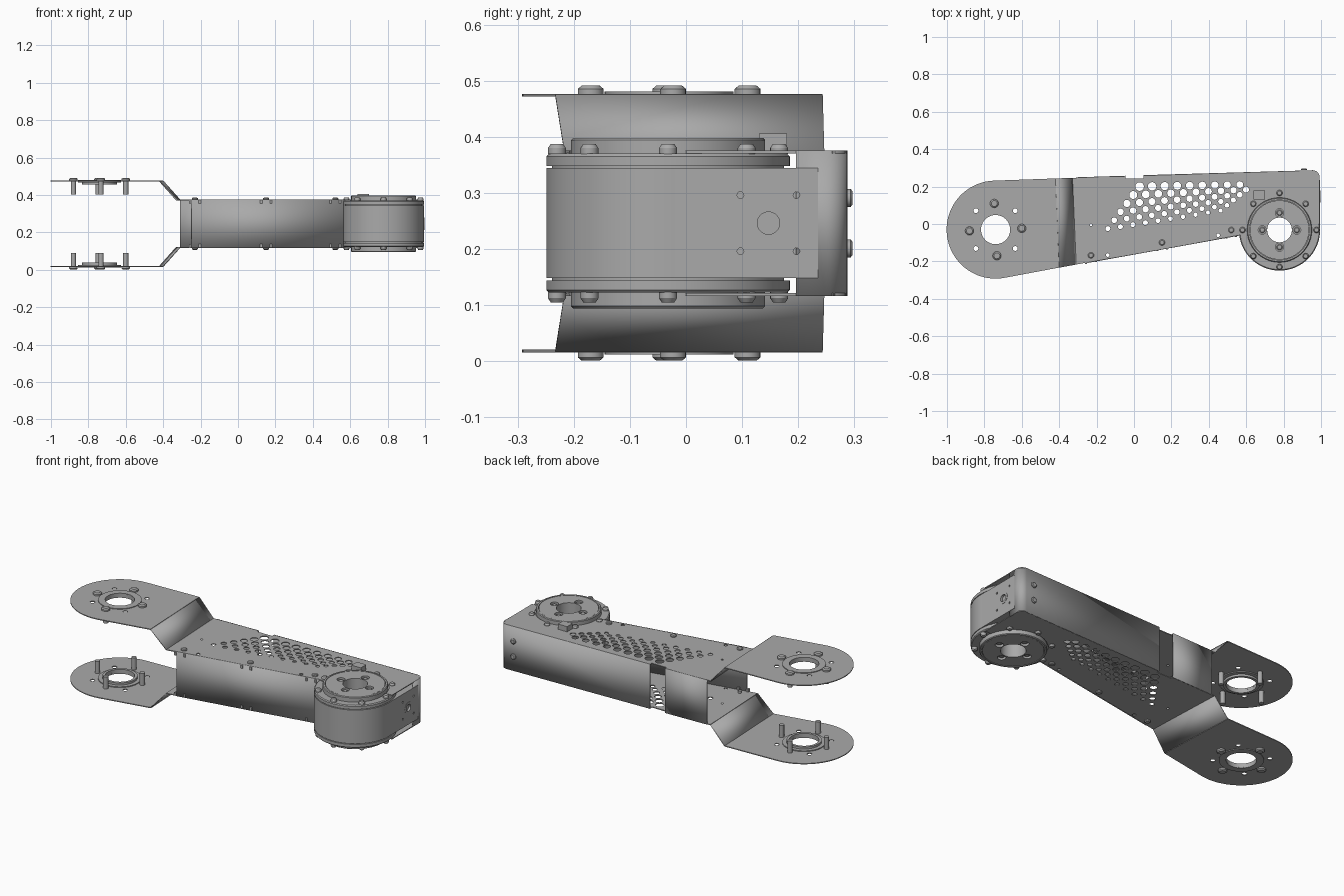
import bpy, bmesh
from math import sin, cos, pi, radians, hypot
from mathutils import Vector, Matrix

cube = bpy.data.objects.get("Cube")
if cube:
    bpy.data.objects.remove(cube)

grey = bpy.data.materials.new("metal grey")
grey.use_nodes = True
grey.diffuse_color = (0.4, 0.4, 0.4, 1)
grey.node_tree.nodes["Principled BSDF"].inputs["Base Color"].default_value = (0.4, 0.4, 0.4, 1)

MID = 0.246             # mirror height of the whole arm
BOX, END = 0.127, 0.228  # plate heights above and below the middle
T = 0.005               # sheet thickness
MX, MY = 0.778, -0.032  # motor axis
BX, BY = -0.74, -0.03   # bearing axis


def add(name, mesh):
    mesh.materials.clear()
    mesh.materials.append(grey)
    for p in mesh.polygons:
        p.use_smooth = True
    mesh.set_sharp_from_angle(angle=radians(30))
    ob = bpy.data.objects.new(name, mesh)
    bpy.context.scene.collection.objects.link(ob)
    return ob


def from_bmesh(name, bm):
    bmesh.ops.recalc_face_normals(bm, faces=bm.faces)
    mesh = bpy.data.meshes.new(name)
    bm.to_mesh(mesh)
    bm.free()
    return add(name, mesh)


def arc(cx, cy, r, a0, a1, n):
    """Points on an arc, angles in degrees."""
    angles = [radians(a0 + (a1 - a0) * i / n) for i in range(n + 1)]
    return [(cx + r * cos(a), cy + r * sin(a)) for a in angles]


def circle(cx, cy, r, n=20):
    return arc(cx, cy, r, 0, 360, n)[:-1]


def sheet(name, outline, holes, matrix, thick=T):
    """Flat cut sheet with holes, centred on its plane."""
    cu = bpy.data.curves.new(name, "CURVE")
    cu.dimensions, cu.fill_mode, cu.extrude = "2D", "BOTH", thick / 2
    for loop in [outline] + holes:
        sp = cu.splines.new("POLY")
        sp.points.add(len(loop) - 1)
        for p, (x, y) in zip(sp.points, loop):
            p.co = (x, y, 0, 1)
        sp.use_cyclic_u = True
    tmp = bpy.data.objects.new(name + "_curve", cu)
    bpy.context.scene.collection.objects.link(tmp)
    dg = bpy.context.evaluated_depsgraph_get()
    mesh = bpy.data.meshes.new_from_object(tmp.evaluated_get(dg))
    bpy.data.objects.remove(tmp)
    bm = bmesh.new()
    bm.from_mesh(mesh)
    bmesh.ops.remove_doubles(bm, verts=bm.verts, dist=1e-5)
    bm.transform(matrix)
    return from_bmesh(name, bm)


def lathe(name, profile, loc, axis=(0, 0, 1), n=24, closed=False):
    """Turned part from (radius, height) points."""
    bm = bmesh.new()
    vs = [bm.verts.new((r, 0, h)) for r, h in profile]
    es = [bm.edges.new(p) for p in zip(vs, vs[1:] + vs[:1] if closed else vs[1:])]
    bmesh.ops.spin(bm, geom=vs + es, cent=(0, 0, 0), axis=(0, 0, 1), angle=2 * pi, steps=n)
    bmesh.ops.remove_doubles(bm, verts=bm.verts, dist=1e-5)
    bm.transform(Matrix.Translation(loc) @ Vector((0, 0, 1)).rotation_difference(Vector(axis)).to_matrix().to_4x4())
    return from_bmesh(name, bm)


def screw(name, r, h, loc, axis, shaft=0.0):
    prof = [(0, h), (r * 0.7, h), (r, h * 0.6), (r, 0)]
    prof += [(r * 0.6, 0), (r * 0.6, -shaft), (0, -shaft)] if shaft else [(0, 0)]
    return lathe(name, prof, loc, axis, 20)


def box(name, lo, hi):
    bm = bmesh.new()
    bmesh.ops.create_cube(bm, size=1)
    size = Vector(hi) - Vector(lo)
    bm.transform(Matrix.Translation((Vector(lo) + Vector(hi)) / 2) @ Matrix.Diagonal((*size, 1)))
    return from_bmesh(name, bm)


def wall(name, path):
    """Upright bent sheet between the two plates."""
    bm = bmesh.new()
    rows = [[bm.verts.new((x, y, MID + s * (BOX + T / 2))) for s in (-1, 1)] for x, y in path]
    for a, b in zip(rows, rows[1:]):
        bm.faces.new((a[0], b[0], b[1], a[1]))
    ob = from_bmesh(name, bm)
    sol = ob.modifiers.new("thickness", "SOLIDIFY")
    sol.thickness, sol.offset = T, 0


def back(x):
    return 0.257 + 0.032 * x


def front(x):
    return -0.161 + 0.18 * x


# Hole patterns: fanned lightening rows on the box plates
light_holes = [circle(-0.23, -0.005, 0.007, 12)]
for row in range(6):
    x = x0 = 0.03 - 0.034 * row
    while x < 0.62 - 0.02 * row:
        y = 0.2 - 0.045 * row + (0.02 + 0.028 * row) * (x - x0)
        if hypot(x - MX, y - MY) > 0.24:
            light_holes.append(circle(x, y, (0.0235 - 0.002 * row) * (1 - 0.4 * max(0, x)), 16))
        x += 0.067
light_holes += [circle(x, front(x) + 0.02, 0.01, 12) for x in (-0.14, 0.45)]

# Outlines of the box plate and the rounded end plate
box_outline = [(-0.31, front(-0.31)), (0.565, front(0.565))]
box_outline += arc(MX, MY, 0.178, 190, 10, 32)
box_outline += [(0.992, 0.0)] + arc(0.957, 0.252, 0.035, 0, 90, 6)
box_outline += [(0.05, back(0.05)), (0.05, 0.242), (-0.045, 0.242), (-0.045, back(-0.045)), (-0.33, back(-0.33))]
end_outline = arc(BX, BY, 0.262, 92, 280, 48) + [(-0.40, front(-0.40)), (-0.42, back(-0.42))]
end_holes = [circle(BX, BY, 0.078, 40)]
end_holes += [circle(BX + sx * 0.105, BY + sy * 0.101, 0.013, 14) for sx in (-1, 1) for sy in (-1, 1)]

for s, side in ((1, "upper"), (-1, "lower")):
    up = (0, 0, s)

    def level(h):
        return Matrix.Translation((0, 0, MID + s * h))

    # Sheet metal plates joined by a sloping bend
    sheet(side + "_box_plate", box_outline, light_holes, level(BOX))
    sheet(side + "_end_plate", end_outline, end_holes, level(END))
    bm = bmesh.new()
    corners = [(-0.40, front(-0.40), END), (-0.31, front(-0.31), BOX),
               (-0.33, back(-0.33), BOX), (-0.42, back(-0.42), END)]
    bm.faces.new([bm.verts.new((x, y, MID + s * h)) for x, y, h in corners])
    bend = from_bmesh(side + "_sloping_bend", bm)
    sol = bend.modifiers.new("thickness", "SOLIDIFY")
    sol.thickness, sol.offset = T, 0

    # Bearing collar, outer washer and long screws on the end plate
    lathe(side + "_bearing_collar", [(0.078, 0.004), (0.115, 0.004), (0.115, -0.010), (0.093, -0.010),
                                     (0.093, -0.022), (0.078, -0.022)],
          (BX, BY, MID + s * (END + T / 2)), up, 48, True)
    for k in range(4):
        a = k * pi / 2 + 0.05
        screw(side + "_bearing_screw", 0.023, 0.0145,
              (BX + 0.14 * cos(a), BY + 0.14 * sin(a), MID + s * (END + T / 2)), up, 0.075)

    # Edge screws with tabs on the front wall
    for x in (-0.23, 0.15, 0.52):
        screw(side + "_edge_screw", 0.016, 0.01, (x, front(x) + 0.035, MID + s * (BOX + T / 2)), up, 0.02)
        for dx in (-0.026, 0.026):
            z = sorted((MID + s * 0.108, MID + s * 0.126))
            y = front(x + dx)
            box(side + "_wall_tab", (x + dx - 0.006, y - 0.006, z[0]), (x + dx + 0.006, y + 0.01, z[1]))

    # Motor hub cap with recessed bolts, and rim screws
    bolts = [(MX + 0.092 * cos(k * pi / 2), MY + 0.092 * sin(k * pi / 2)) for k in range(4)]
    sheet(side + "_hub_cap", circle(MX, MY, 0.158, 64),
          [circle(MX, MY, 0.066, 40)] + [circle(x, y, 0.022) for x, y in bolts], level(0.144), 0.014)
    for x, y in bolts:
        screw(side + "_hub_bolt", 0.016, 0.009, (x, y, MID + s * 0.137), up)
    for k in range(8):
        a = k * pi / 4
        screw(side + "_rim_screw", 0.016, 0.018,
              (MX + 0.198 * cos(a), MY + 0.198 * sin(a), MID + s * 0.123), up)

# Motor body with flanges, hub steps and a through hole
half = [(0.217, 0.098), (0.207, 0.098), (0.207, 0.102), (0.217, 0.102), (0.217, 0.119), (0.212, 0.124),
        (0.173, 0.124), (0.173, 0.148), (0.169, 0.152), (0.16, 0.152), (0.16, 0.137), (0.066, 0.137)]
lathe("motor_body", half[::-1] + [(r, -h) for r, h in half], (MX, MY, MID), n=72, closed=True)

# Motor connector housing with a drilled end face
box("motor_housing", (0.62, 0.05, MID - 0.098), (0.982, 0.235, MID + 0.098))
SY = 0.147
to_end = Matrix(((0, 0, 1, 0.987), (1, 0, 0, 0), (0, 1, 0, MID), (0, 0, 0, 1)))
face = [(MY, -0.098), (0.235, -0.098), (0.235, 0.098), (MY, 0.098)]
drill = [circle(SY + sy * 0.05, sz * 0.05, 0.006, 12) for sy in (-1, 1) for sz in (-1, 1)]
sheet("housing_end_face", face, [circle(SY, 0, 0.026)] + drill, to_end, 0.015)
lathe("end_socket", [(0.02, -0.01), (0.033, -0.01), (0.033, 0.002), (0.02, 0.002)],
      (0.994, SY, MID), (1, 0, 0), 28, True)
box("cable_clip", (0.64, 0.13, MID + 0.128), (0.70, 0.18, MID + 0.160))

# Side walls: slotted back wall wrapping the end corner, plain front wall
wall("front_wall", [(-0.25, front(-0.25)), (0.565, front(0.565))])
wall("back_wall_inner", [(-0.31, back(-0.31)), (-0.045, back(-0.045))])
wall("back_wall_outer", [(0.05, back(0.05))] + arc(0.955, 0.250, 0.035, 88, 0, 8) + [(0.99, 0.196)])
for z in (-0.045, 0.045):
    screw("back_wall_screw", 0.016, 0.009, (0.91, back(0.91) + 0.002, MID + z), (0, 1, 0))
